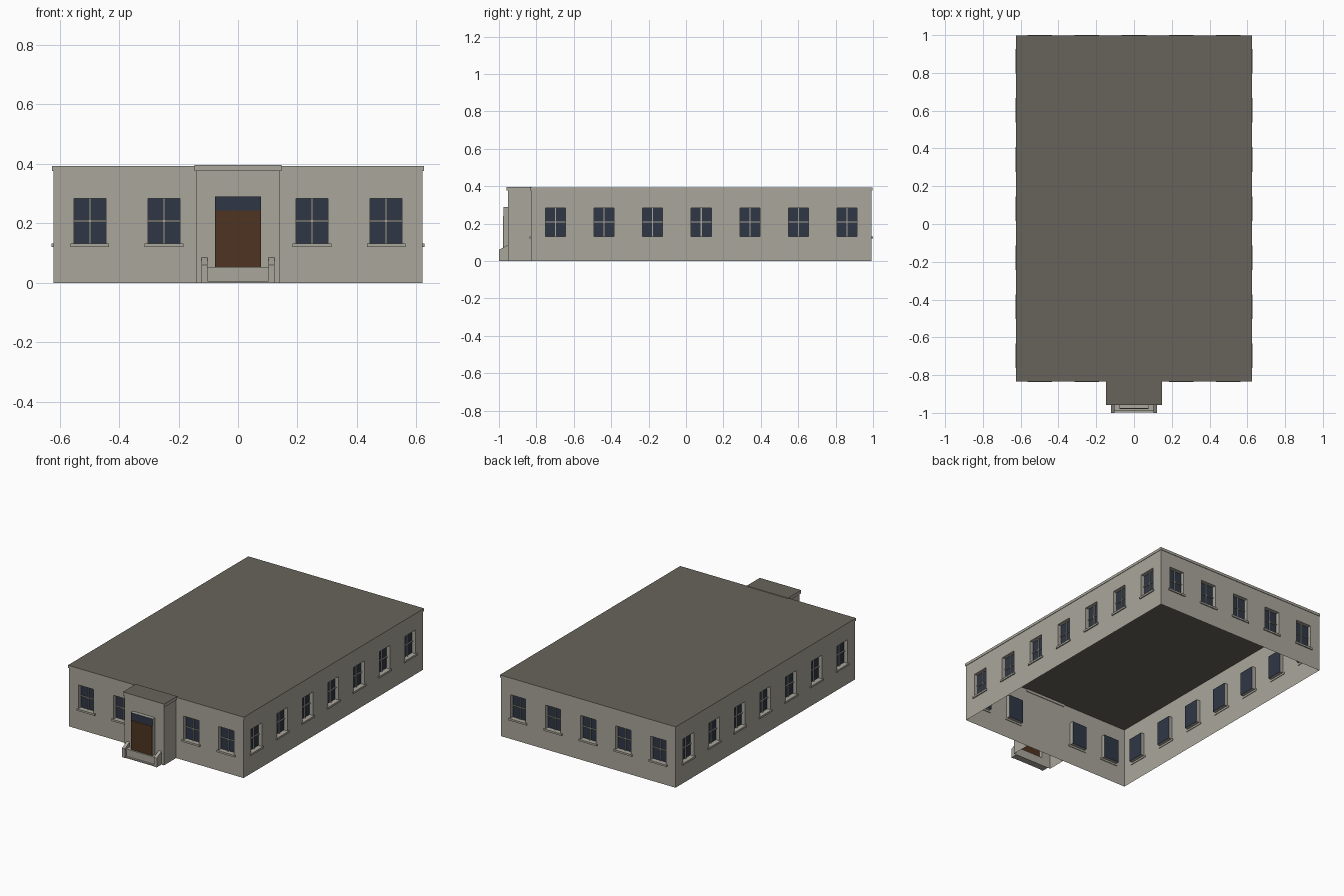
import bpy, bmesh, math
from mathutils import Matrix, Vector

if "Cube" in bpy.data.objects:
    bpy.data.objects.remove(bpy.data.objects["Cube"])


def make_material(name, rgb):
    m = bpy.data.materials.new(name)
    m.use_nodes = True
    m.diffuse_color = (*rgb, 1)
    m.node_tree.nodes["Principled BSDF"].inputs["Base Color"].default_value = (*rgb, 1)
    return m


STONE, ROOF, GLASS, DOOR = range(4)
MATERIALS = [
    make_material("stone", (0.40, 0.38, 0.33)),
    make_material("roof_grey", (0.135, 0.127, 0.105)),
    make_material("window_glass", (0.028, 0.039, 0.062)),
    make_material("door_brown", (0.078, 0.034, 0.015)),
]


def finish(name, bm, matrix=Matrix()):
    bmesh.ops.remove_doubles(bm, verts=bm.verts, dist=0.0001)
    mesh = bpy.data.meshes.new(name)
    bm.to_mesh(mesh)
    bm.free()
    for m in MATERIALS:
        mesh.materials.append(m)
    obj = bpy.data.objects.new(name, mesh)
    obj.matrix_world = matrix
    bpy.context.collection.objects.link(obj)
    return obj


def add_box(bm, lo, hi, material=STONE):
    lo, hi = Vector(lo), Vector(hi)
    size = Matrix.Diagonal((*(hi - lo), 1))
    new = bmesh.ops.create_cube(bm, size=1, matrix=Matrix.Translation((lo + hi) / 2) @ size)
    for f in {f for v in new["verts"] for f in v.link_faces}:
        f.material_index = material


def quad(bm, points, material=STONE):
    bm.faces.new([bm.verts.new(p) for p in points]).material_index = material


# Wall sheet in its own frame: x along the wall, -y outward, z up.
# Each opening is (x0, x1, z0, z1, depth, material); negative depth projects.
def wall(name, width, height, matrix, openings=()):
    bm = bmesh.new()
    xs = sorted({-width / 2, width / 2, *(v for o in openings for v in o[0:2])})
    zs = sorted({0, height, *(v for o in openings for v in o[2:4])})
    for a, b in zip(xs, xs[1:]):
        for c, d in zip(zs, zs[1:]):
            mx, mz = (a + b) / 2, (c + d) / 2
            if not any(o[0] < mx < o[1] and o[2] < mz < o[3] for o in openings):
                quad(bm, [(a, 0, c), (b, 0, c), (b, 0, d), (a, 0, d)])
    for a, b, c, d, depth, material in openings:
        rim = [(a, c), (b, c), (b, d), (a, d)]
        quad(bm, [(x, depth, z) for x, z in rim], material)
        for (x0, z0), (x1, z1) in zip(rim, rim[1:] + rim[:1]):
            quad(bm, [(x0, 0, z0), (x1, 0, z1), (x1, depth, z1), (x0, depth, z0)])
    return finish(name, bm, matrix)


WIN_W, WIN_LOW, WIN_HIGH, RECESS = 0.108, 0.132, 0.284, 0.025


def windowed_wall(name, width, matrix, centres):
    half, mid = WIN_W / 2, (WIN_LOW + WIN_HIGH) / 2
    wall(name + "_wall", width, TOP, matrix,
         [(c - half, c + half, WIN_LOW, WIN_HIGH, RECESS, GLASS) for c in centres])
    sills, bars = bmesh.new(), bmesh.new()
    for c in centres:
        add_box(sills, (c - 0.065, -0.007, 0.12), (c + 0.065, 0.004, WIN_LOW))
        y0, y1 = RECESS - 0.008, RECESS - 0.001
        add_box(bars, (c - 0.003, y0, WIN_LOW), (c + 0.003, y1, WIN_HIGH))
        add_box(bars, (c - half, y0, mid - 0.003), (c + half, y1, mid + 0.003))
    finish(name + "_window_sills", sills, matrix)
    finish(name + "_window_bars", bars, matrix)


def place(x, y, degrees):
    return Matrix.Translation((x, y, 0)) @ Matrix.Rotation(math.radians(degrees), 4, "Z")


# Roof sheet with a shallow cornice band; only the lip remains underneath
def roof(name, lo, hi, lip):
    bm = bmesh.new()
    add_box(bm, lo, hi)
    bm.normal_update()
    under = [f for f in bm.faces if f.normal.z < -0.5]
    for f in bm.faces:
        if f.normal.z > 0.5:
            f.material_index = ROOF
    bmesh.ops.inset_region(bm, faces=under, thickness=lip)
    bmesh.ops.delete(bm, geom=under, context="FACES")
    finish(name, bm)


# Main hall
X, FRONT, BACK, TOP = 0.621, -0.83, 0.993, 0.392
LENGTH, MID = BACK - FRONT, (BACK + FRONT) / 2
side_centres = [0.26 * i for i in range(-3, 4)]
windowed_wall("front", 2 * X, place(0, FRONT, 0), [-0.498, -0.249, 0.249, 0.498])
windowed_wall("back", 2 * X, place(0, BACK, 180), [0.249 * i for i in range(-2, 3)])
windowed_wall("left", LENGTH, place(X, MID, 90), side_centres)
windowed_wall("right", LENGTH, place(-X, MID, -90), side_centres)
roof("main_roof", (-X - 0.004, FRONT - 0.004, 0.376), (X + 0.004, BACK + 0.004, 0.393), 0.004)

# Entrance porch with projecting door surround
PX, PY, OUT = 0.141, -0.953, -0.024
DOOR_X, SILL, LINTEL, HEAD = 0.078, 0.054, 0.243, 0.29
wall("porch_front", 2 * PX, 0.396, place(0, PY, 0),
     [(-DOOR_X, DOOR_X, SILL, LINTEL, OUT, DOOR), (-DOOR_X, DOOR_X, LINTEL, HEAD, OUT, GLASS)])
for name, side in (("left", 1), ("right", -1)):
    wall("porch_" + name + "_side", FRONT - PY, 0.396, place(side * PX, (FRONT + PY) / 2, side * 90))
roof("porch_roof", (-PX - 0.006, PY - 0.006, 0.376), (PX + 0.006, FRONT + 0.004, 0.397), 0.006)

# Double door leaves
bm = bmesh.new()
for x0, x1 in ((-DOOR_X + 0.002, -0.001), (0.001, DOOR_X - 0.002)):
    add_box(bm, (x0, PY + OUT - 0.002, SILL), (x1, PY + OUT, LINTEL - 0.002), DOOR)
finish("door_leaves", bm)

# Landing, riser and bottom step
bm = bmesh.new()
add_box(bm, (-0.104, -0.988, 0.04), (0.104, PY, SILL))
add_box(bm, (-0.104, -0.984, 0.005), (0.104, -0.98, 0.04))
add_box(bm, (-0.104, -0.997, 0), (0.104, PY, 0.006))
finish("landing_and_step", bm)

# Sloped cheek walls beside the landing
for name, x in (("left", 0.113), ("right", -0.113)):
    bm = bmesh.new()
    add_box(bm, (x - 0.01, -1, 0), (x + 0.01, PY, 0.085))
    for v in bm.verts:
        if v.co.z > 0.05 and v.co.y < -0.99:
            v.co.z = 0.06
    finish(name + "_cheek_wall", bm)
